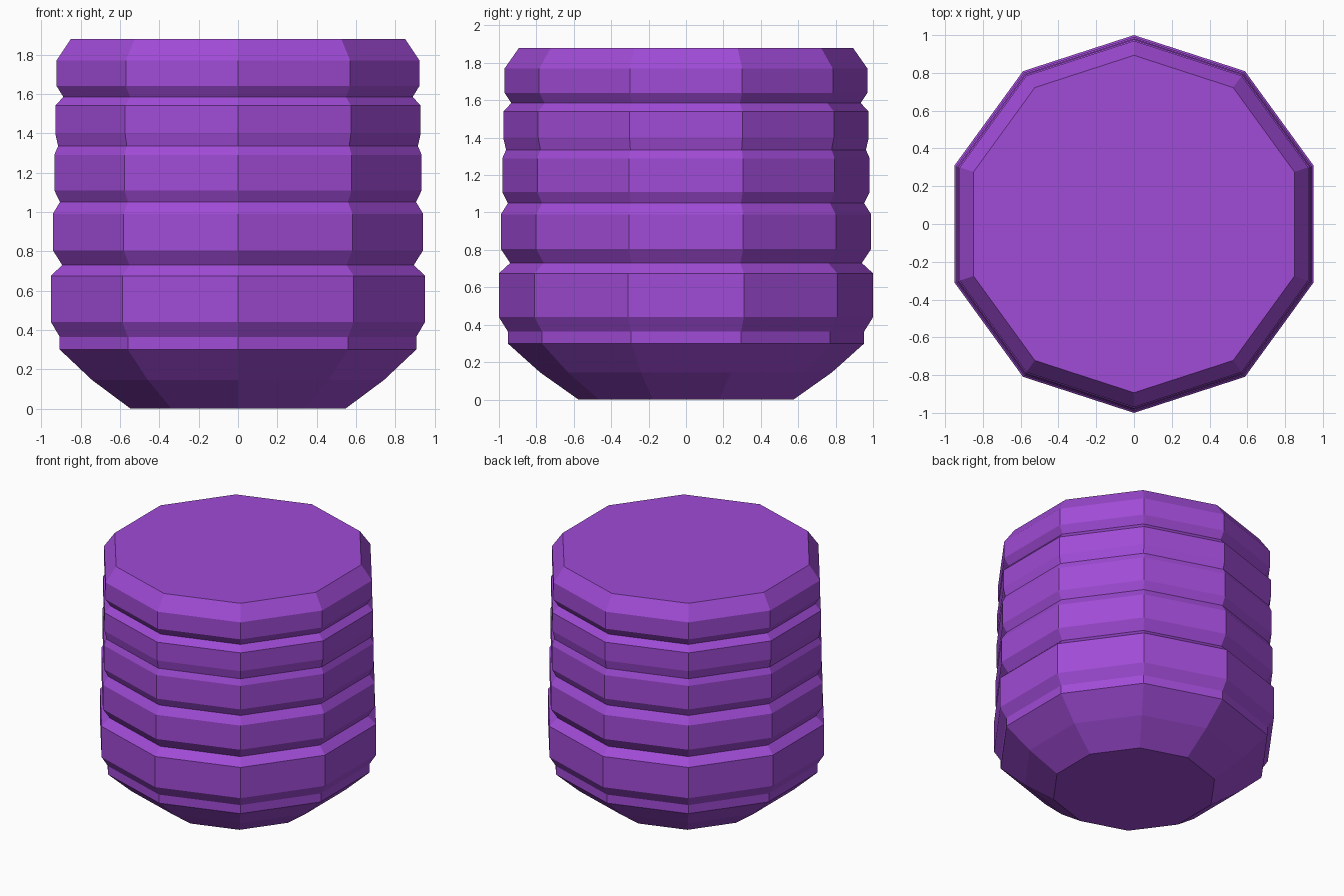
import bpy
import bmesh
from math import sin, cos, tau

cube = bpy.data.objects.get("Cube")
if cube:
    bpy.data.objects.remove(cube, do_unlink=True)

SIDES = 10

# Single purple finish
purple = bpy.data.materials.new("purple")
purple.use_nodes = True
color = (0.35, 0.07, 0.67, 1.0)
purple.diffuse_color = color
purple.node_tree.nodes["Principled BSDF"].inputs["Base Color"].default_value = color

# Ribbed barrel profile: (corner radius, height)
profile = [
    (0.575, 0.0), (0.78, 0.145), (0.953, 0.30), (0.953, 0.365),  # tapered base
    (1.0, 0.44), (1.0, 0.675), (0.94, 0.73),                     # lowest rib
    (0.99, 0.805), (0.99, 0.99), (0.952, 1.05),                  # second rib
    (0.982, 1.11), (0.982, 1.29), (0.962, 1.335),                # third rib
    (0.977, 1.40), (0.977, 1.54), (0.934, 1.585),                # fourth rib
    (0.97, 1.64), (0.97, 1.77), (0.893, 1.88),                   # bevelled cap
]

# Ten-sided lathe with a corner pointing to the front
bm = bmesh.new()
rings = []
for radius, z in profile:
    rings.append([bm.verts.new((radius * sin(tau * i / SIDES),
                                -radius * cos(tau * i / SIDES), z))
                  for i in range(SIDES)])
for low, high in zip(rings, rings[1:]):
    for i in range(SIDES):
        j = (i + 1) % SIDES
        bm.faces.new((low[i], low[j], high[j], high[i]))
bm.faces.new(rings[0][::-1])
bm.faces.new(rings[-1])
bmesh.ops.recalc_face_normals(bm, faces=bm.faces)

mesh = bpy.data.meshes.new("ribbed_barrel")
bm.to_mesh(mesh)
bm.free()
mesh.materials.append(purple)
barrel = bpy.data.objects.new("ribbed_barrel", mesh)
bpy.context.collection.objects.link(barrel)
